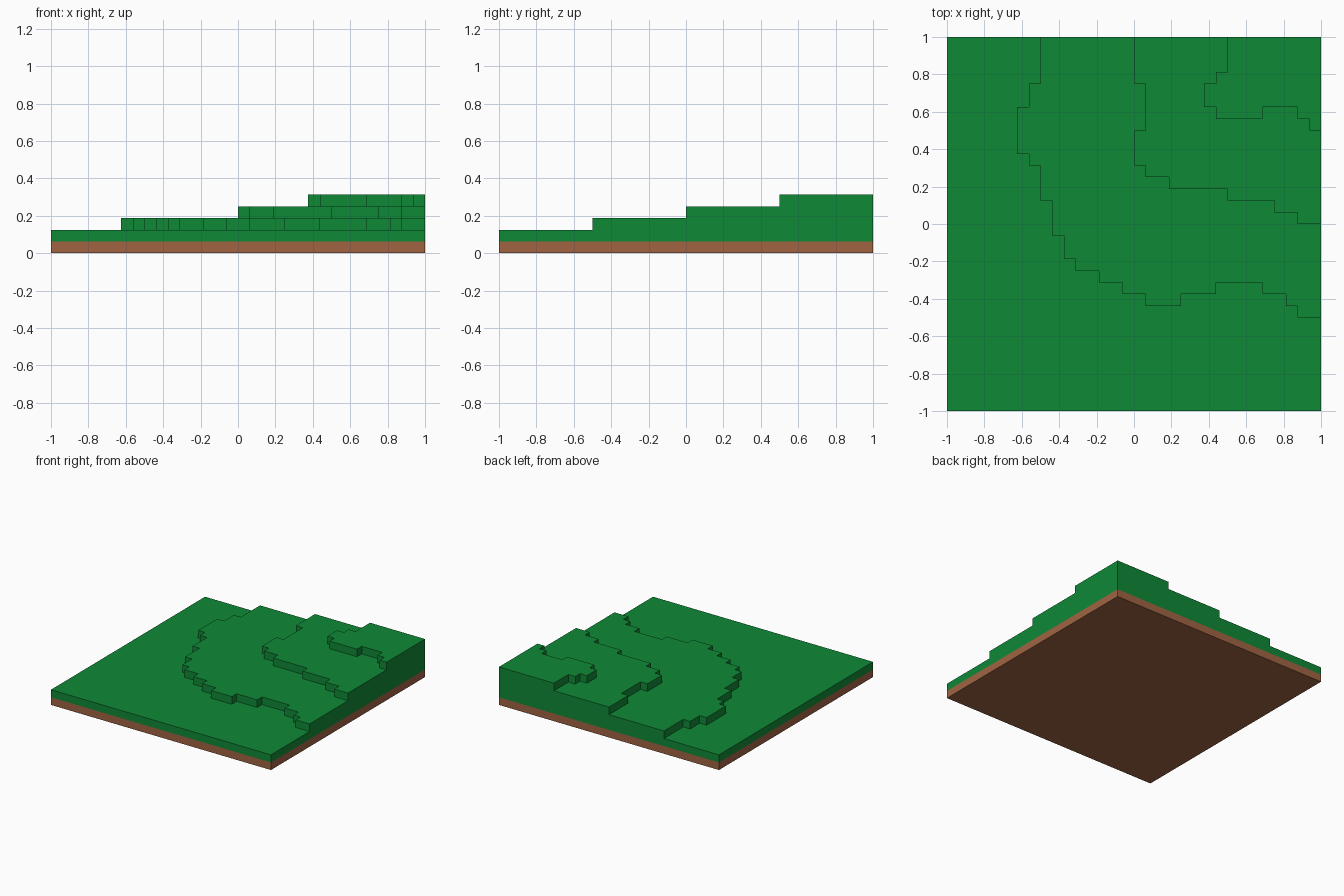
import bpy
import bmesh

cube = bpy.data.objects.get("Cube")
if cube:
    bpy.data.objects.remove(cube, do_unlink=True)

CELL = 1 / 16   # every edge sits on this square grid
EDGE = 16       # half width of the tile, in cells


def make_material(name, rgb):
    mat = bpy.data.materials.new(name)
    mat.use_nodes = True
    mat.diffuse_color = (*rgb, 1)
    bsdf = next(n for n in mat.node_tree.nodes if n.type == 'BSDF_PRINCIPLED')
    bsdf.inputs["Base Color"].default_value = (*rgb, 1)
    bsdf.inputs["Roughness"].default_value = 0.9
    return mat


grass = make_material("grass green", (0.0048, 0.250, 0.037))
soil = make_material("soil brown", (0.352, 0.127, 0.0545))


def make_layer(name, outline, level, mat, bottom=False):
    """Extrude a counter-clockwise outline into a slab one cell thick."""
    bm = bmesh.new()
    z = level * CELL
    low = [bm.verts.new((x * CELL, y * CELL, z)) for x, y in outline]
    high = [bm.verts.new((x * CELL, y * CELL, z + CELL)) for x, y in outline]
    bm.faces.new(high)
    if bottom:
        bm.faces.new(low[::-1])
    for i in range(len(low)):
        j = (i + 1) % len(low)
        bm.faces.new((low[i], low[j], high[j], high[i]))
    mesh = bpy.data.meshes.new(name)
    bm.to_mesh(mesh)
    bm.free()
    mesh.materials.append(mat)
    obj = bpy.data.objects.new(name, mesh)
    bpy.context.collection.objects.link(obj)
    return obj


def stepped_outline(steps):
    """Follow steps (x, y): move across to x, then along to y; close at the back left corner."""
    points, y = [], EDGE
    for x, next_y in steps:
        points += [(x, y), (x, next_y)]
        y = next_y
    return points + [(EDGE, y), (EDGE, EDGE)]


# Square base: soil below, grass above
square = [(-EDGE, -EDGE), (EDGE, -EDGE), (EDGE, EDGE), (-EDGE, EDGE)]
make_layer("soil_base", square, 0, soil, bottom=True)
make_layer("grass_ground", square, 1, grass)

# Terraces rising towards the back left corner
terraces = {
    "lower_terrace": [(-8, 12), (-9, 10), (-10, 6), (-9, 5), (-8, 2), (-7, -1),
                      (-6, -3), (-5, -4), (-3, -5), (-1, -6), (1, -7), (4, -6),
                      (7, -5), (11, -6), (13, -7), (14, -8)],
    "middle_terrace": [(0, 12), (1, 8), (0, 5), (1, 4), (3, 3), (8, 2),
                       (12, 1), (14, 0)],
    "upper_terrace": [(8, 13), (7, 12), (6, 10), (7, 9), (11, 10), (14, 9),
                      (15, 8)],
}
for level, (name, steps) in enumerate(terraces.items(), start=2):
    make_layer(name, stepped_outline(steps), level, grass)
